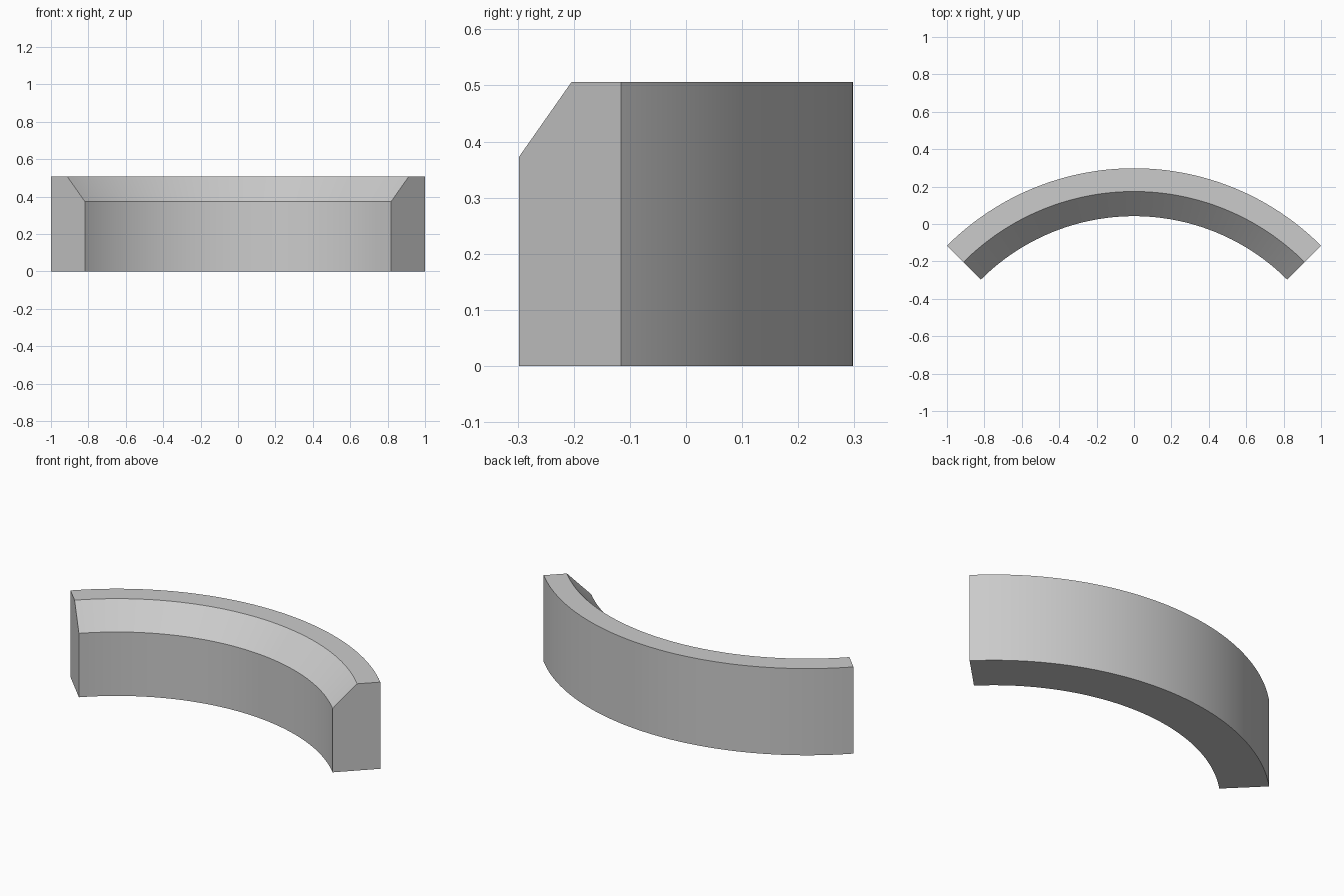
import bpy, bmesh
from math import sin, cos, pi, sqrt

if "Cube" in bpy.data.objects:
    bpy.data.objects.remove(bpy.data.objects["Cube"])

# Cross-section (radius, height) of the chamfered curved block
R = sqrt(2)
profile = [(1.158, 0), (R, 0), (R, 0.506), (1.29, 0.506), (1.158, 0.373)]
segments = 64
centre_y = 0.298 - R

# Sweep the section through a quarter turn
bm = bmesh.new()
rings = []
for i in range(segments + 1):
    a = pi / 4 + (pi / 2) * i / segments
    rings.append([bm.verts.new((r * cos(a), centre_y + r * sin(a), z)) for r, z in profile])

n = len(profile)
for a, b in zip(rings, rings[1:]):
    for j in range(n):
        k = (j + 1) % n
        bm.faces.new((a[j], a[k], b[k], b[j]))

# Flat end caps
bm.faces.new(rings[0])
bm.faces.new(rings[-1][::-1])
bmesh.ops.recalc_face_normals(bm, faces=bm.faces[:])

mesh = bpy.data.meshes.new("curved_block")
bm.to_mesh(mesh)
bm.free()
block = bpy.data.objects.new("curved_block", mesh)
bpy.context.collection.objects.link(block)

# Smooth along the arc, sharp at the section corners
bpy.context.view_layer.objects.active = block
block.select_set(True)
bpy.ops.object.shade_smooth_by_angle(angle=pi / 6)
